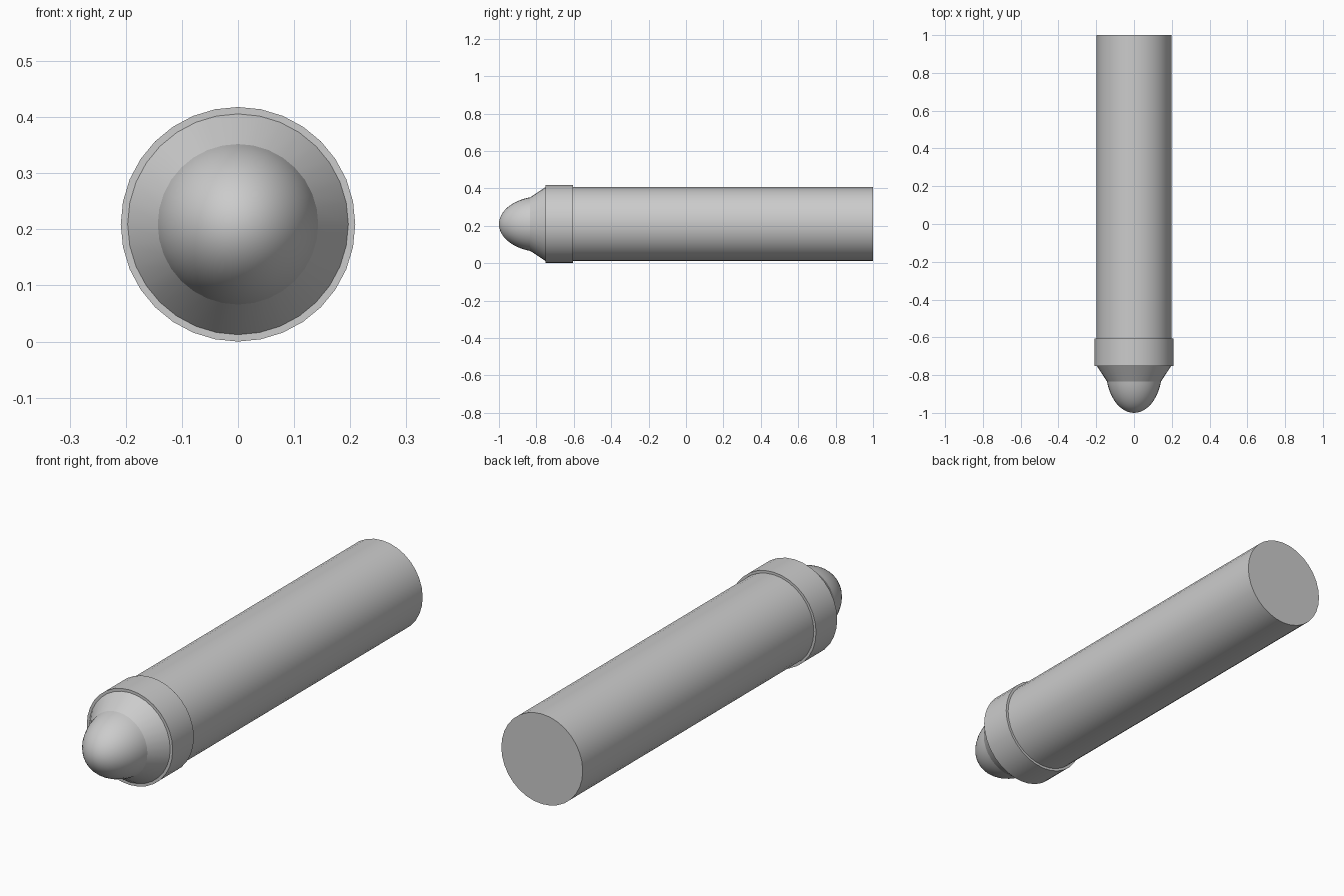
import bpy, bmesh, math

if "Cube" in bpy.data.objects:
    bpy.data.objects.remove(bpy.data.objects["Cube"])

AXIS_Z = 0.209
SIDES = 32


def lathe(name, profile, sides=SIDES):
    """Revolve (y, radius) points about the long axis; radius 0 makes a pole."""
    bm = bmesh.new()
    rings = []
    for y, r in profile:
        if r == 0:
            rings.append([bm.verts.new((0, y, AXIS_Z))])
        else:
            rings.append([bm.verts.new((r * math.sin(2 * math.pi * i / sides), y,
                                        AXIS_Z + r * math.cos(2 * math.pi * i / sides)))
                          for i in range(sides)])
    for a, b in zip(rings, rings[1:]):
        for i in range(sides):
            j = (i + 1) % sides
            if len(a) == 1:
                bm.faces.new((a[0], b[i], b[j]))
            elif len(b) == 1:
                bm.faces.new((a[i], b[0], a[j]))
            else:
                bm.faces.new((a[i], b[i], b[j], a[j]))
    # flat end caps
    for ring in (rings[0], rings[-1]):
        if len(ring) > 1:
            bm.faces.new(ring)
    bmesh.ops.recalc_face_normals(bm, faces=bm.faces)
    mesh = bpy.data.meshes.new(name)
    bm.to_mesh(mesh)
    bm.free()
    obj = bpy.data.objects.new(name, mesh)
    bpy.context.collection.objects.link(obj)
    bpy.ops.object.select_all(action='DESELECT')
    obj.select_set(True)
    bpy.context.view_layer.objects.active = obj
    bpy.ops.object.shade_smooth_by_angle(angle=math.radians(30))
    return obj


# long barrel with a tapered shoulder at the front
lathe("barrel", [(-0.838, 0.14), (-0.75, 0.198), (1.0, 0.198)])

# raised collar
lathe("collar", [(-0.752, 0.209), (-0.605, 0.209)])

# rounded nose: front part of an ellipsoid
STEPS = 12
nose = []
for k in range(STEPS + 1):
    t = math.radians(76) * k / STEPS
    nose.append((-0.77 - 0.23 * math.cos(t), 0.149 * math.sin(t) if k else 0))
lathe("nose", nose)
